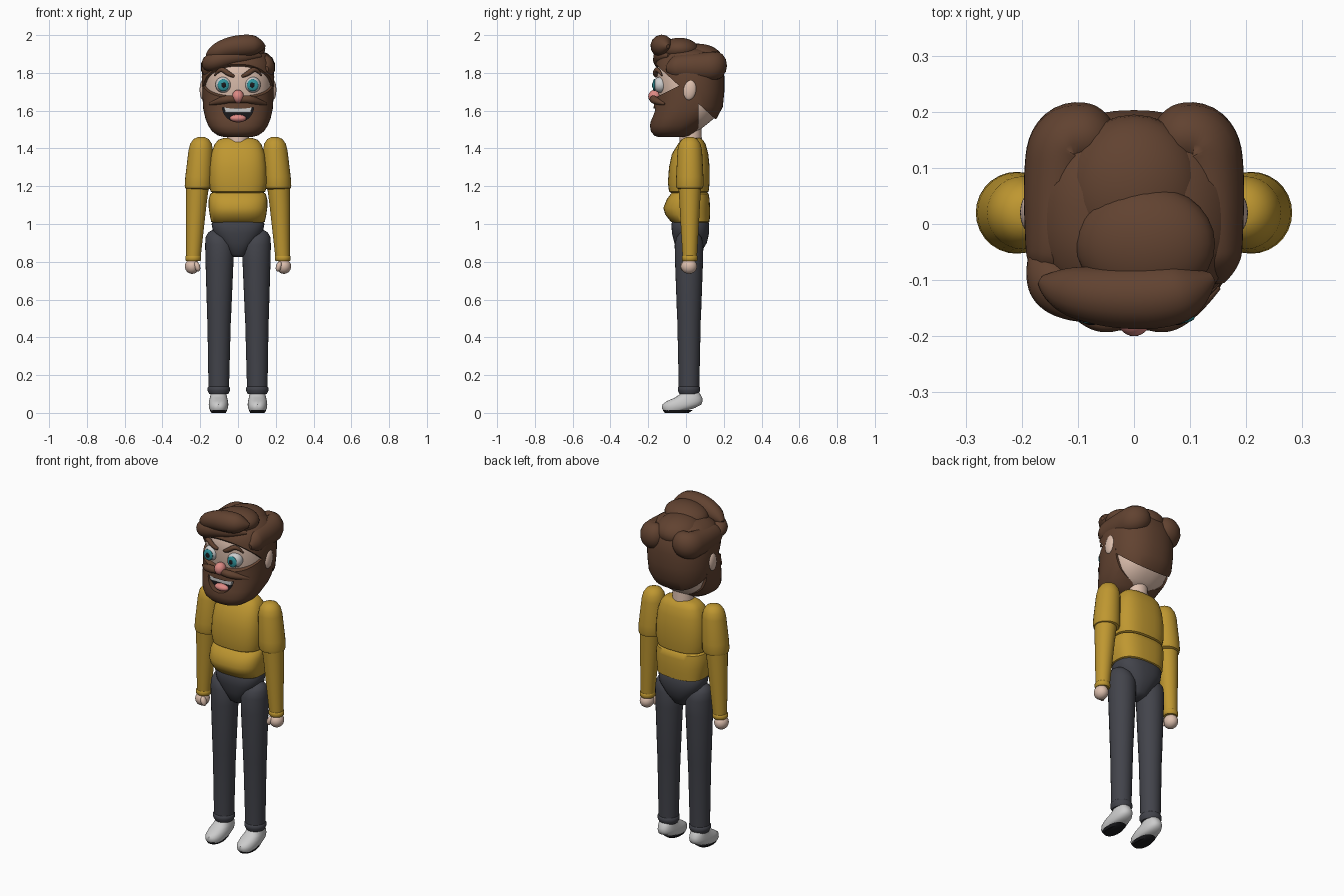
import bpy, bmesh, math
from mathutils import Vector

if "Cube" in bpy.data.objects:
    bpy.data.objects.remove(bpy.data.objects["Cube"])

COL = dict(skin=(.72, .52, .42), hair=(.12, .055, .03), shirt=(.52, .31, .03), trousers=(.055, .057, .07),
           white=(.8, .8, .78), teal=(.03, .3, .34), black=(.01, .01, .012), pink=(.72, .25, .23))
MATS = {}


def mat(c):
    if c not in MATS:
        MATS[c] = bpy.data.materials.new(c + "_mat")
        MATS[c].diffuse_color = (*COL[c], 1)
    return MATS[c]


def finish(name, bm, c):
    bmesh.ops.recalc_face_normals(bm, faces=bm.faces)
    me = bpy.data.meshes.new(name)
    bm.to_mesh(me)
    bm.free()
    me.materials.append(mat(c))
    ob = bpy.data.objects.new(name, me)
    bpy.context.collection.objects.link(ob)
    return ob


def loft(name, rings, c, p=2.0, n=36, cuts=()):
    """Skin over superellipse rings (z, centre x, radius x, y front, y back); cuts remove the normal side."""
    bm = bmesh.new()
    loops = []
    for z, cx, rx, y0, y1 in rings:
        loop = []
        for i in range(n):
            a = 2 * math.pi * i / n
            u, v = math.cos(a), math.sin(a)
            x = cx + rx * math.copysign(abs(u) ** (2 / p), u)
            y = (y0 + y1) / 2 + (y1 - y0) / 2 * math.copysign(abs(v) ** (2 / p), v)
            loop.append(bm.verts.new((x, y, z)))
        loops.append(loop)
    for a, b in zip(loops, loops[1:]):
        for i in range(n):
            bm.faces.new((a[i], a[(i + 1) % n], b[(i + 1) % n], b[i]))
    bm.faces.new(loops[0])
    bm.faces.new(loops[-1])
    for co, no in cuts:
        r = bmesh.ops.bisect_plane(bm, geom=bm.verts[:] + bm.edges[:] + bm.faces[:],
                                   plane_co=co, plane_no=no, clear_outer=True)
        bmesh.ops.edgeloop_fill(bm, edges=[e for e in r["geom_cut"] if isinstance(e, bmesh.types.BMEdge)])
    return finish(name, bm, c)


def round_loft(name, rings, c, cy=.02, s=1):
    return loft(name, [(z, s * x, r, cy - r, cy + r) for z, x, r in rings], c, n=28)


def body_loft(name, rings, c, p, **k):
    return loft(name, [(z, 0, rx, y0, y1) for z, rx, y0, y1 in rings], c, p, **k)


def ball(name, co, size, c, rot=(0, 0, 0)):
    bm = bmesh.new()
    bmesh.ops.create_uvsphere(bm, u_segments=28, v_segments=16, radius=1)
    ob = finish(name, bm, c)
    ob.location, ob.scale, ob.rotation_euler = co, size, rot
    return ob


def tube(name, pts, c, zs=1.0):
    """Tapered lock along points (x, y, z, radius), stretched vertically by zs."""
    cu = bpy.data.curves.new(name, 'CURVE')
    cu.dimensions, cu.bevel_depth, cu.bevel_resolution = '3D', 1, 5
    cu.use_fill_caps = True
    sp = cu.splines.new('NURBS')
    sp.points.add(len(pts) - 1)
    z0 = pts[0][2]
    for q, (x, y, z, r) in zip(sp.points, pts):
        q.co, q.radius = (x, y, (z - z0) / zs, 1), r
    sp.order_u, sp.use_endpoint_u, sp.resolution_u = 3, True, 8
    cu.materials.append(mat(c))
    ob = bpy.data.objects.new(name, cu)
    bpy.context.collection.objects.link(ob)
    ob.location.z, ob.scale.z = z0, zs
    return ob


def plate(name, pts, y0, y1, c):
    bm = bmesh.new()
    f = bm.faces.new([bm.verts.new((x, y0, z)) for x, z in pts])
    r = bmesh.ops.extrude_face_region(bm, geom=[f])
    bmesh.ops.translate(bm, verts=[v for v in r["geom"] if isinstance(v, bmesh.types.BMVert)], vec=(0, y1 - y0, 0))
    return finish(name, bm, c)


# Torso
body_loft("pelvis", [(.825, .025, -.02, .05), (.84, .045, -.04, .075), (.9, .09, -.062, .11), (.95, .13, -.074, .122),
                     (1.0, .14, -.078, .122), (1.02, .13, -.07, .115)], "trousers", 2.5)
body_loft("belly", [(1.003, .12, -.055, .11), (1.012, .142, -.08, .125), (1.05, .15, -.11, .127), (1.085, .155, -.12, .127),
                    (1.13, .155, -.102, .125), (1.16, .147, -.08, .12), (1.175, .12, -.06, .1)], "shirt", 2.7)
body_loft("chest", [(1.16, .12, -.07, .1), (1.172, .145, -.09, .12), (1.22, .155, -.096, .125), (1.3, .152, -.09, .125),
                    (1.37, .143, -.075, .118), (1.42, .125, -.045, .105), (1.445, .105, -.025, .09),
                    (1.455, .075, -.01, .075)], "shirt", 2.7)
round_loft("neck", [(1.42, 0, .06), (1.54, 0, .055)], "skin", .025)

# Limbs
for s, side in ((-1, "right"), (1, "left")):
    round_loft(side + "_upper_arm", [(1.46, .195, .018), (1.45, .195, .04), (1.425, .196, .057), (1.39, .197, .065),
               (1.25, .207, .072), (1.205, .209, .073), (1.19, .21, .069), (1.183, .21, .055)], "shirt", s=s)
    round_loft(side + "_forearm", [(1.2, .214, .06), (1.1, .221, .054), (.82, .236, .038)], "shirt", s=s)
    round_loft(side + "_sleeve_cuff", [(.832, .236, .038), (.827, .237, .042), (.81, .237, .042), (.803, .237, .036)],
               "shirt", s=s)
    ball(side + "_hand", (s * .243, .016, .776), (.038, .042, .04), "skin")
    ball(side + "_thumb", (s * .216, -.012, .775), (.015, .018, .027), "skin", (0, s * .3, 0))
    round_loft(side + "_leg", [(.967, .118, .02), (.955, .113, .045), (.93, .105, .066), (.89, .098, .076), (.8, .098, .074),
               (.5, .1, .063), (.49, .1, .062), (.12, .102, .054)], "trousers", .016, s)
    round_loft(side + "_trouser_cuff", [(.14, .102, .054), (.134, .102, .059), (.118, .102, .059), (.1, .102, .05)],
               "trousers", .016, s)
    x = s * .103
    loft(side + "_shoe", [(.012, x, .043, -.12, .0), (.025, x, .05, -.128, .045), (.045, x, .052, -.125, .082),
         (.063, x, .05, -.1, .088), (.08, x, .046, -.06, .086), (.1, x, .042, -.03, .075), (.12, x, .037, -.02, .06)],
         "white", 2.3)
    loft(side + "_sole", [(0, x, .038, -.112, .015), (.014, x, .046, -.123, .035)], "black", 2.3)

# Head and hair cap, the cap trimmed by a plane falling to the nape
head = [(1.49, .07, -.05, .06), (1.515, .115, -.09, .095), (1.56, .15, -.12, .15), (1.62, .17, -.135, .182),
        (1.7, .178, -.147, .19), (1.78, .18, -.155, .19), (1.84, .17, -.148, .178), (1.89, .14, -.115, .145),
        (1.915, .09, -.065, .09), (1.92, .04, -.02, .05)]
body_loft("head", head, "skin", 2.3, n=48)
body_loft("hair_cap", [(z + .012 * (z > 1.8), rx + .012, a - .012, b + .013) for z, rx, a, b in head], "hair", 2.3, n=48,
          cuts=[(Vector((0, -.16, 1.845)), Vector((0, -.285, -.31)).normalized())])

# Beard with mouth opening
beard = body_loft("beard", [(1.46, .07, -.145, -.0), (1.468, .105, -.168, .025), (1.49, .137, -.186, .055),
                            (1.52, .157, -.191, .09), (1.56, .173, -.184, .14), (1.61, .184, -.172, .18),
                            (1.67, .188, -.166, .2), (1.78, .189, -.165, .2)], "hair", 2.4, n=48,
                  cuts=[((0, .066, 0), (0, 1, 0)), ((0, -.17, 1.665), Vector((0, -.1, .2)).normalized())])
lips = [(.082 * math.cos(a), 1.618 - .078 * math.sin(a)) for a in [math.pi * i / 20 for i in range(21)]]
lips += [(-.04, 1.612), (.04, 1.612)]
cutter = plate("mouth_cutter", lips, -.3, -.143, "black")
cutter.hide_render = True
cutter.hide_viewport = True
mod = beard.modifiers.new("mouth", 'BOOLEAN')
mod.operation, mod.object, mod.solver = 'DIFFERENCE', cutter, 'EXACT'
plate("mouth_inside", lips, -.147, -.138, "black")
plate("teeth", [(-.074, 1.617), (-.066, 1.589), (.066, 1.589), (.074, 1.617), (0, 1.613)], -.163, -.14, "white")
ball("tongue", (0, -.152, 1.56), (.043, .025, .02), "pink")

# Face
ball("nose", (0, -.166, 1.675), (.031, .034, .035), "pink")
for s, side in ((-1, "right"), (1, "left")):
    ball(side + "_eyeball", (s * .078, -.135, 1.737), (.042, .04, .042), "white")
    ball(side + "_iris", (s * .078, -.167, 1.735), (.03, .01, .032), "teal")
    ball(side + "_pupil", (s * .076, -.175, 1.735), (.013, .005, .014), "black")
    ball(side + "_ear", (s * .185, .02, 1.71), (.018, .034, .054), "skin", (-.15, 0, 0))
    tube(side + "_brow", [(s * .02, -.158, 1.782, .007), (s * .045, -.166, 1.79, .014), (s * .095, -.152, 1.83, .013),
                          (s * .125, -.128, 1.785, .004)], "hair")
    tube(side + "_moustache", [(0, -.16, 1.655, .015), (s * .04, -.18, 1.665, .022), (s * .1, -.155, 1.65, .02),
                               (s * .15, -.112, 1.635, .006)], "hair")
    # Side locks curling round the back
    tube(side + "_side_lock", [(s * .03, .15, 1.85, .015), (s * .05, .15, 1.85, .055), (s * .125, .16, 1.835, .066),
         (s * .137, .07, 1.83, .062), (s * .137, -.03, 1.83, .058), (s * .148, -.075, 1.825, .048),
         (s * .15, -.105, 1.82, .012)], "hair", 1.2)

# Top hair
ball("crown_hair", (0, .06, 1.87), (.125, .135, .085), "hair")
ball("top_hair", (.02, -.035, 1.918), (.125, .105, .067), "hair", (0, -.1, 0))
tube("front_lock", [(-.175, -.05, 1.84, .015), (-.16, -.08, 1.845, .042), (-.13, -.125, 1.86, .05),
                    (-.04, -.13, 1.885, .045), (.06, -.12, 1.89, .035), (.12, -.09, 1.89, .01)], "hair")
tube("quiff", [(-.165, -.1, 1.89, .01), (-.14, -.115, 1.9, .04), (-.05, -.13, 1.935, .056), (.05, -.13, 1.946, .06),
               (.105, -.115, 1.945, .048), (.14, -.095, 1.94, .01)], "hair")

# Smooth shading with crisp edges
for ob in bpy.context.scene.objects:
    if ob.type == 'MESH' and not ob.hide_viewport:
        ob.select_set(True)
        bpy.context.view_layer.objects.active = ob
bpy.ops.object.shade_smooth_by_angle(angle=math.radians(45))

for m in bpy.data.materials:
    if m.users and not m.is_grease_pencil:
        m.use_nodes = True
        m.node_tree.nodes["Principled BSDF"].inputs["Base Color"].default_value = m.diffuse_color
